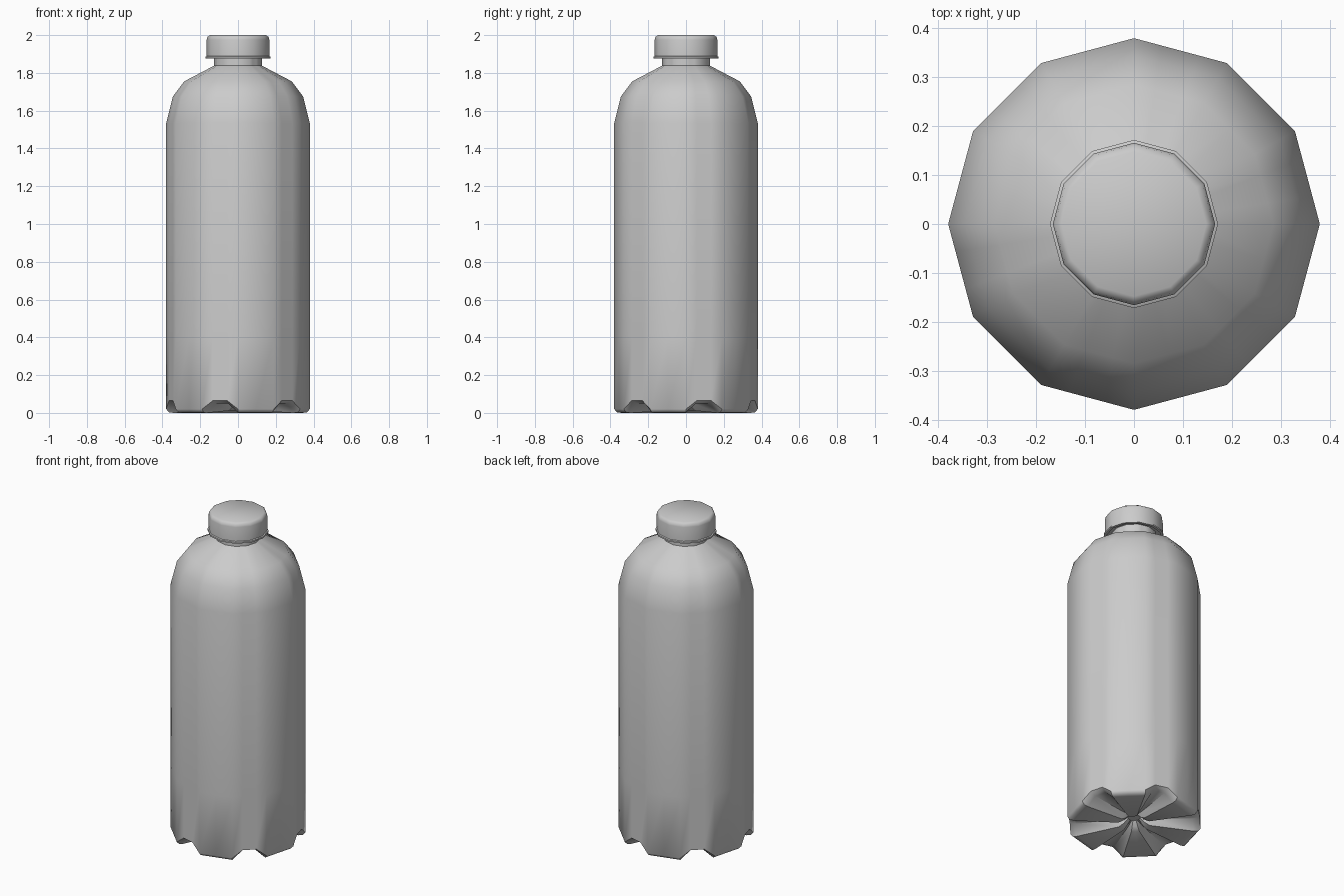
import bpy, bmesh
from math import cos, sin, pi

if "Cube" in bpy.data.objects:
    bpy.data.objects.remove(bpy.data.objects["Cube"])

SIDES = 12
# Each 60 degree sector: one arched groove face, then one flat foot face
# (position in face units, arch amount 0..1)
SECTOR = [(0, 0), (0.3, 1), (0.7, 1), (1, 0), (1.5, 0)]
SAMPLES = [(2 * s + f, a) for s in range(6) for f, a in SECTOR]
PLAIN = [(i, 0) for i in range(SIDES)]


def on_polygon(pos, r):
    """Point on the 12-gon outline, pos counted in faces."""
    i = int(pos)
    f = pos - i
    a, b = 2 * pi * i / SIDES, 2 * pi * (i + 1) / SIDES
    return r * (cos(a) * (1 - f) + cos(b) * f), r * (sin(a) * (1 - f) + sin(b) * f)


def lathe(name, profile, samples, angle):
    """Profile rows: radius, z, extra z raise at the arches; both ends are capped."""
    bm = bmesh.new()
    rings = []
    for r, z, lift in profile:
        rings.append([bm.verts.new((*on_polygon(p, r), z + lift * a)) for p, a in samples])
    n = len(samples)
    for lo, hi in zip(rings, rings[1:]):
        for i in range(n):
            j = (i + 1) % n
            bm.faces.new((lo[i], lo[j], hi[j], hi[i]))
    bm.faces.new(rings[0][::-1])
    bm.faces.new(rings[-1])
    bmesh.ops.recalc_face_normals(bm, faces=bm.faces)
    mesh = bpy.data.meshes.new(name)
    bm.to_mesh(mesh)
    bm.free()
    ob = bpy.data.objects.new(name, mesh)
    bpy.context.collection.objects.link(ob)
    bpy.ops.object.select_all(action='DESELECT')
    ob.select_set(True)
    bpy.context.view_layer.objects.active = ob
    bpy.ops.object.shade_smooth_by_angle(angle=angle)
    return ob


# Bottle body with six-footed base, shoulder and neck
lathe("bottle_body", [
    (0.035, 0.055, 0), (0.06, 0.03, 0.025), (0.09, 0.012, 0.04),
    (0.34, 0.0, 0.05), (0.365, 0.003, 0.055), (0.38, 0.02, 0.045),
    (0.38, 0.40, 0), (0.38, 1.535, 0), (0.345, 1.675, 0), (0.285, 1.755, 0),
    (0.127, 1.838, 0), (0.127, 1.93, 0),
], SAMPLES, 0.75)

# Screw cap with rounded top edge, hollow underneath
lathe("cap", [
    (0.125, 1.905, 0), (0.155, 1.905, 0), (0.158, 1.887, 0), (0.166, 1.887, 0),
    (0.166, 1.975, 0), (0.162, 1.991, 0), (0.148, 2.0, 0),
], PLAIN, 0.9)

# Tamper band below the cap
lathe("cap_band", [
    (0.155, 1.889, 0), (0.155, 1.876, 0), (0.172, 1.876, 0), (0.172, 1.885, 0),
    (0.165, 1.889, 0), (0.155, 1.889, 0),
], PLAIN, 0.6)
